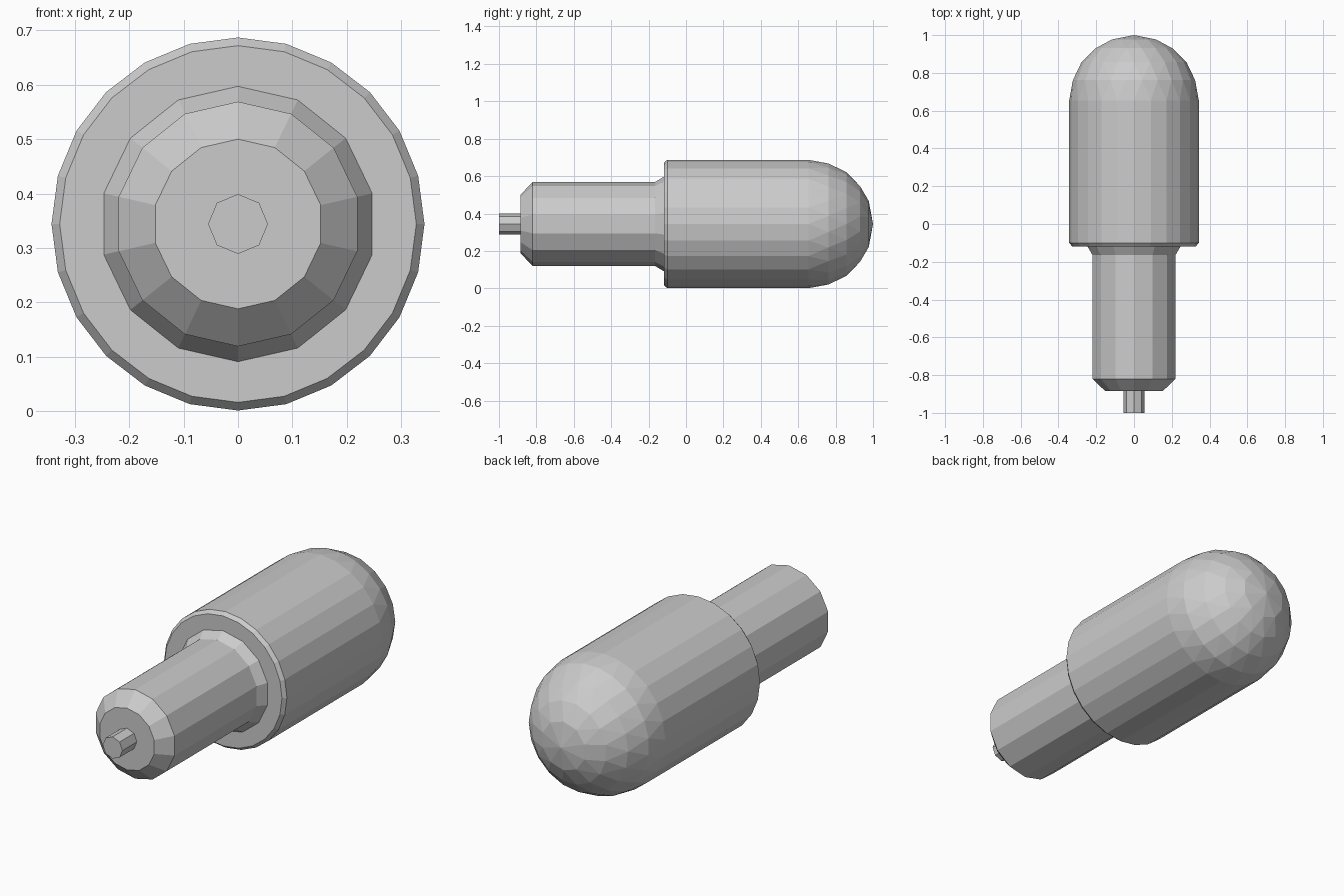
import bpy, bmesh
from math import sin, cos, pi, radians

if "Cube" in bpy.data.objects:
    bpy.data.objects.remove(bpy.data.objects["Cube"])

CENTRE_Z = 0.344


def turned_part(name, rings):
    """Faceted convex solid around the y axis; rings are (y, radius, sides, turn in half-steps)."""
    bm = bmesh.new()
    for y, r, sides, turn in rings:
        for i in range(sides):
            a = 2 * pi * (i + turn / 2) / sides
            bm.verts.new((r * sin(a), y, CENTRE_Z + r * cos(a)))
    hull = bmesh.ops.convex_hull(bm, input=bm.verts[:])
    spare = [v for v in set(hull["geom_interior"] + hull["geom_unused"])
             if isinstance(v, bmesh.types.BMVert)]
    bmesh.ops.delete(bm, geom=spare, context='VERTS')
    # merge coplanar triangles back into flat panels
    bmesh.ops.dissolve_limit(bm, angle_limit=radians(1), verts=bm.verts[:], edges=bm.edges[:])
    bmesh.ops.recalc_face_normals(bm, faces=bm.faces[:])
    mesh = bpy.data.meshes.new(name)
    bm.to_mesh(mesh)
    bm.free()
    obj = bpy.data.objects.new(name, mesh)
    bpy.context.collection.objects.link(obj)
    return obj


# Domed body with staggered facets on the round end
body = [(-0.118, 0.328, 24, 0), (-0.1, 0.343, 24, 0), (0.655, 0.343, 24, 0)]
for tilt, sides, turn in ((18, 24, 1), (36, 20, 0), (53, 16, 1), (69, 10, 0)):
    t = radians(tilt)
    body.append((0.655 + 0.345 * sin(t), 0.343 * cos(t), sides, turn))
body.append((1.0, 0.0, 1, 0))
turned_part("domed_body", body)

# Flared collar where the stem meets the body
turned_part("collar", [(-0.17, 0.222, 14, 0), (-0.135, 0.24, 14, 0), (-0.115, 0.255, 14, 0)])

# Stem with chamfered front edge
turned_part("stem", [(-0.885, 0.156, 14, 0), (-0.82, 0.225, 14, 0), (-0.115, 0.225, 14, 0)])

# Small octagonal pin
turned_part("pin", [(-1.0, 0.055, 8, 0), (-0.88, 0.055, 8, 0)])
